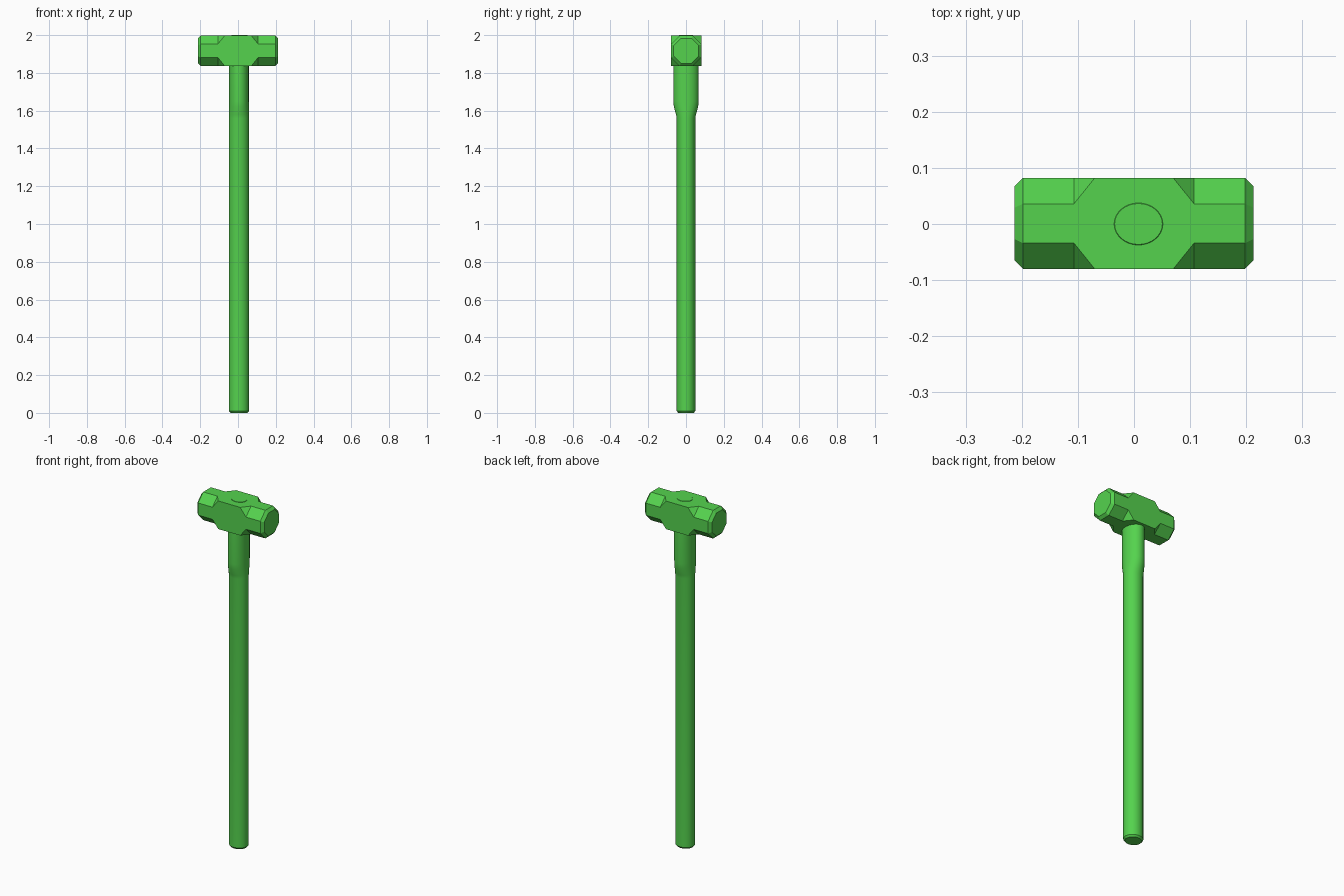
import bpy, bmesh, math
from mathutils import Vector

cube = bpy.data.objects.get("Cube")
if cube:
    bpy.data.objects.remove(cube, do_unlink=True)

green = bpy.data.materials.new("green")
green.use_nodes = True
colour = (0.09, 0.65, 0.076, 1)
green.diffuse_color = colour
green.node_tree.nodes["Principled BSDF"].inputs["Base Color"].default_value = colour


def loft(name, rings):
    """Skin a list of equal-length point rings and cap both ends."""
    bm = bmesh.new()
    loops = [[bm.verts.new(p) for p in ring] for ring in rings]
    for a, b in zip(loops, loops[1:]):
        for i in range(len(a)):
            j = (i + 1) % len(a)
            bm.faces.new((a[i], a[j], b[j], b[i]))
    bm.faces.new(loops[0])
    bm.faces.new(loops[-1])
    bmesh.ops.remove_doubles(bm, verts=bm.verts, dist=0.0001)
    bmesh.ops.recalc_face_normals(bm, faces=bm.faces)
    mesh = bpy.data.meshes.new(name)
    bm.to_mesh(mesh)
    bm.free()
    mesh.materials.append(green)
    obj = bpy.data.objects.new(name, mesh)
    bpy.context.collection.objects.link(obj)
    return obj


def octagon(x, half, flat):
    """Square section with cut corners; flat == half gives a plain square."""
    corners = [(half, flat), (flat, half), (-flat, half), (-half, flat),
               (-half, -flat), (-flat, -half), (flat, -half), (half, -flat)]
    return [Vector((x, y + 0.001, z + 1.917)) for y, z in corners]


def ellipse(z, rx, ry, cx=0.005, n=32):
    return [Vector((cx + rx * math.cos(i * math.tau / n),
                    ry * math.sin(i * math.tau / n), z)) for i in range(n)]


# Hammer head: square block in the middle, octagonal ends with chamfered faces
half_profile = [(0.07, 0.081, 0.081), (0.107, 0.081, 0.035),
                (0.198, 0.081, 0.035), (0.213, 0.066, 0.028)]
sections = [(-x, h, f) for x, h, f in reversed(half_profile)] + half_profile
loft("hammer_head", [octagon(*s) for s in sections])

# Handle: round grip swelling to an oval neck, bevelled at the butt
handle = loft("handle", [ellipse(*s) for s in [
    (0, 0.045, 0.041), (0.01, 0.053, 0.049), (1.56, 0.053, 0.049),
    (1.58, 0.053, 0.053), (1.62, 0.052, 0.064), (1.65, 0.052, 0.067),
    (1.86, 0.052, 0.067)]])

# Handle tip showing through the eye of the head
tip = loft("handle_tip", [ellipse(z, r, r - 0.006, 0.008) for z, r in [
    (1.9, 0.0435), (1.999, 0.0435), (2, 0.0425)]])

for obj in (handle, tip):
    bpy.ops.object.select_all(action="DESELECT")
    obj.select_set(True)
    bpy.context.view_layer.objects.active = obj
    bpy.ops.object.shade_smooth_by_angle(angle=math.radians(30))
